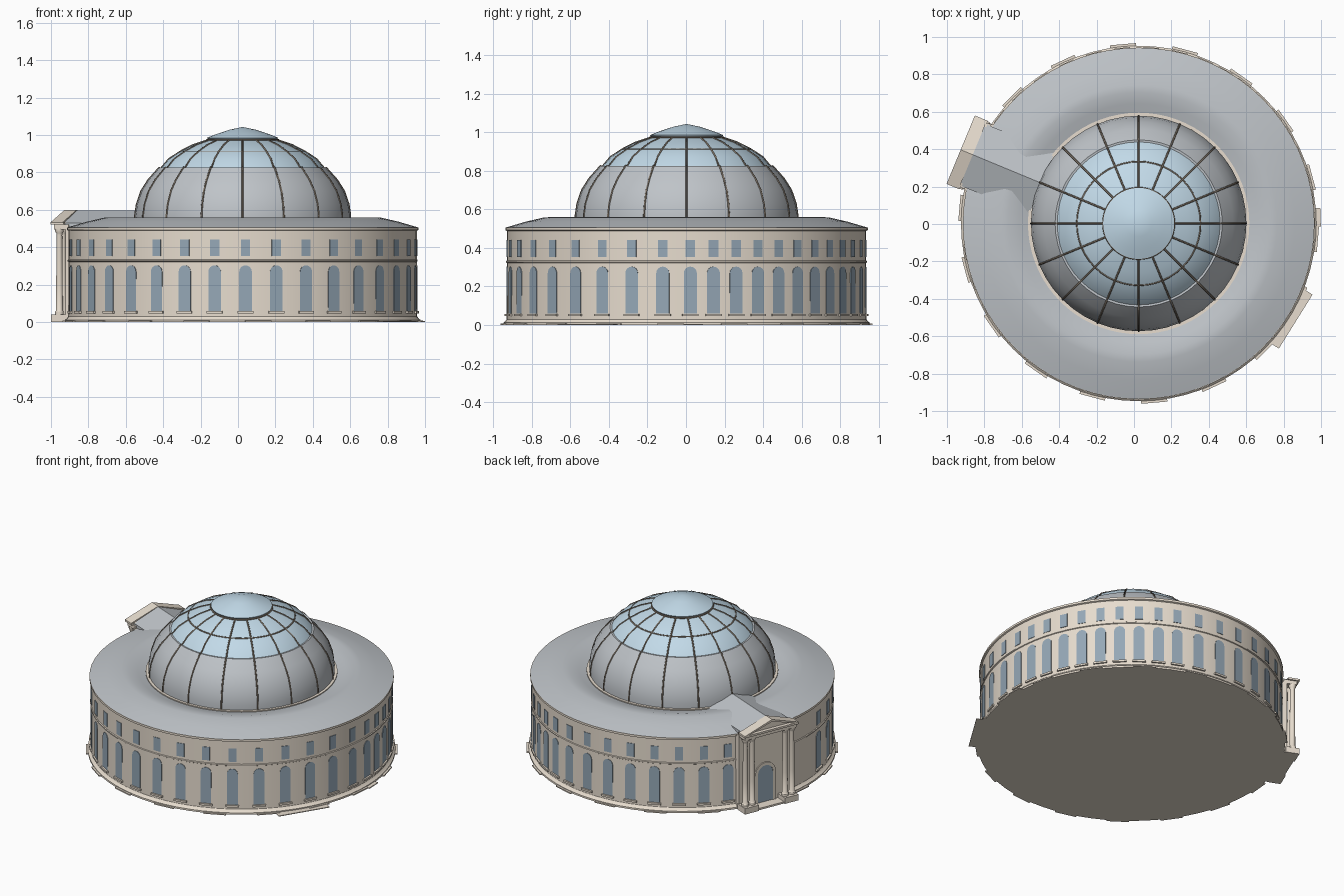
import bpy, bmesh
from math import pi, sin, cos, radians
from mathutils import Vector

if "Cube" in bpy.data.objects:
    bpy.data.objects.remove(bpy.data.objects["Cube"])

CX, CY = 0.025, 0.003          # rotunda centre
PORTICO = 157.5                # portico direction in degrees


def material(name, rgb):
    m = bpy.data.materials.new(name)
    m.diffuse_color = (*rgb, 1)
    m.use_nodes = True
    m.node_tree.nodes["Principled BSDF"].inputs["Base Color"].default_value = m.diffuse_color
    return m


STONE = material("stone", (0.80, 0.72, 0.62))
LEAD = material("lead", (0.52, 0.55, 0.58))
GLASS = material("glass", (0.54, 0.70, 0.81))
PANE = material("pane", (0.30, 0.39, 0.47))
IRON = material("iron", (0.22, 0.18, 0.14))


def finish(name, bm, mat, smooth=None):
    bmesh.ops.remove_doubles(bm, verts=bm.verts, dist=1e-5)
    bmesh.ops.recalc_face_normals(bm, faces=bm.faces)
    me = bpy.data.meshes.new(name)
    bm.to_mesh(me)
    bm.free()
    ob = bpy.data.objects.new(name, me)
    bpy.context.collection.objects.link(ob)
    me.materials.append(mat)
    if smooth:
        bpy.ops.object.select_all(action='DESELECT')
        ob.select_set(True)
        bpy.context.view_layer.objects.active = ob
        bpy.ops.object.shade_smooth_by_angle(angle=radians(smooth))
    return ob


def place(r, t, z, az):
    """Point at radius r, sideways offset t, height z, seen along azimuth az."""
    a = radians(az)
    return Vector((CX + r * cos(a) - t * sin(a), CY + r * sin(a) + t * cos(a), z))


def lathe(bm, profile, n, origin=(CX, CY)):
    rings = []
    for r, z in profile:
        rings.append([bm.verts.new((origin[0] + r * cos(2 * pi * i / n),
                                    origin[1] + r * sin(2 * pi * i / n), z)) for i in range(n)])
    for a, b in zip(rings, rings[1:]):
        for i in range(n):
            j = (i + 1) % n
            bm.faces.new((a[i], a[j], b[j], b[i]))


def turned(name, profile, mat, n=72, smooth=35):
    bm = bmesh.new()
    lathe(bm, profile, n)
    return finish(name, bm, mat, smooth)


def prism(bm, outline, r0, r1, az):
    """Extrude a (t, z) outline radially from r0 to r1."""
    a = [bm.verts.new(place(r0, t, z, az)) for t, z in outline]
    b = [bm.verts.new(place(r1, t, z, az)) for t, z in outline]
    bm.faces.new(a)
    bm.faces.new(b)
    for i in range(len(a)):
        j = (i + 1) % len(a)
        bm.faces.new((a[i], a[j], b[j], b[i]))


def rect(t0, t1, z0, z1):
    return [(t0, z0), (t1, z0), (t1, z1), (t0, z1)]


def arch(w, z0, z1, n=8):
    top = [(w * cos(pi * i / n), z1 - w + w * sin(pi * i / n)) for i in range(n + 1)]
    return [(-w, z0), (w, z0)] + top


def solid(name, parts, mat):
    bm = bmesh.new()
    for p in parts:
        prism(bm, *p)
    return finish(name, bm, mat)


# Drum wall with plinth, string course and cornice
turned("drum_wall", [(0, 0), (0.95, 0), (0.95, 0.012), (0.94, 0.02), (0.933, 0.03),
                     (0.931, 0.322), (0.936, 0.325), (0.936, 0.332), (0.931, 0.335),
                     (0.931, 0.488), (0.94, 0.492), (0.94, 0.506), (0.92, 0.506)], STONE, smooth=30)

# Main roof, a ring that dips towards the dome
turned("ring_roof", [(0.937, 0.506), (0.835, 0.536), (0.74, 0.558), (0.70, 0.56),
                     (0.64, 0.545), (0.57, 0.525)], LEAD)

# Dome: leaded lower part, glazed upper part, glazed cap
lead_dome = [(0.575, 0.52), (0.576, 0.57), (0.567, 0.63), (0.543, 0.70), (0.505, 0.76), (0.447, 0.826)]
glass_dome = [(0.438, 0.822), (0.395, 0.872), (0.33, 0.914), (0.265, 0.947), (0.19, 0.972)]
turned("dome_curb", [(0.575, 0.515), (0.592, 0.515), (0.592, 0.538), (0.572, 0.538)], STONE)
turned("lead_dome", lead_dome + [(0.43, 0.824)], LEAD, n=48)
turned("glass_dome", glass_dome, GLASS, n=48)
turned("dome_cap", [(0.18, 0.968), (0.19, 0.985), (0.14, 1.005), (0.07, 1.028), (0, 1.043)], GLASS, n=48)

# Iron ribs and hoops
curve = bpy.data.curves.new("dome_ribs", 'CURVE')
curve.dimensions = '3D'
curve.bevel_depth = 0.005
curve.bevel_resolution = 1
curve.materials.append(IRON)


def strip(points, closed=False):
    s = curve.splines.new('POLY')
    s.points.add(len(points) - 1)
    for p, co in zip(s.points, points):
        p.co = (*co, 1)
    s.use_cyclic_u = closed


for k in range(16):
    strip([place(r, 0, z, k * 22.5) for r, z in lead_dome + glass_dome])
for r, z in ((0.33, 0.911), (0.19, 0.974)):
    strip([place(r, 0, z, i * 7.5) for i in range(48)], True)
bpy.context.collection.objects.link(bpy.data.objects.new("dome_ribs", curve))

# Windows: wide spacing in front, closer on the right and back
angles = [-170.5 + 10.18 * k for k in range(17)]
angles += [1.2 + 7.4 * k for k in range(10)]
angles += [76.5 + 9.45 * k for k in range(8)]
solid("arched_windows", [(arch(0.034, 0.06, 0.303), 0.92, 0.9335, a) for a in angles], PANE)
solid("upper_windows", [(rect(-0.025, 0.025, 0.352, 0.442), 0.92, 0.9335, a) for a in angles], PANE)
solid("window_sills", [(rect(-0.042, 0.042, 0.046, 0.058), 0.92, 0.943, a) for a in angles], STONE)

# Low blocks around the foot of the wall and the rear step
feet = [(rect(-0.07, 0.07, 0, 0.008), 0.9, 0.962, a) for a in range(-185, 150, 20)]
feet += [(rect(-0.05, 0.05, 0, 0.006), 0.9, 0.973, 2),
         (rect(-0.17, 0.17, 0, 0.005), 0.88, 0.99, -32)]
solid("foot_blocks", feet, STONE)

# Portico: back wall, door, pedestals, entablature, pediment
solid("portico_wall", [(rect(-0.19, 0.19, 0, 0.505), 0.88, 0.948, PORTICO),
                       (rect(-0.19, 0.19, 0, 0.012), 0.9, 1.02, PORTICO)], STONE)
solid("portico_door", [(arch(0.056, 0.012, 0.26), 0.93, 0.952, PORTICO)], PANE)
surround = [(rect(s * 0.066 - 0.01, s * 0.066 + 0.01, 0.012, 0.205), 0.94, 0.956, PORTICO) for s in (-1, 1)]
for i in range(8):
    a, b = pi * i / 8, pi * (i + 1) / 8
    surround.append(([(q * cos(c), 0.204 + q * sin(c)) for q, c in
                      ((0.056, a), (0.076, a), (0.076, b), (0.056, b))], 0.94, 0.956, PORTICO))
solid("door_surround", surround, STONE)
solid("portico_pedestals", [(rect(s * 0.145 - 0.05, s * 0.145 + 0.05, 0, 0.04), 0.94, 1.028, PORTICO)
                            for s in (-1, 1)], STONE)
solid("portico_entablature", [(rect(-0.187, 0.187, 0.495, 0.522), 0.93, 1.015, PORTICO),
                              (rect(-0.198, 0.198, 0.52, 0.533), 0.955, 1.03, PORTICO)], STONE)
rake = [[(s * 0.198, 0.533), (s * 0.17, 0.533), (0, 0.585), (0, 0.60)] for s in (-1, 1)]
solid("pediment", [([(-0.18, 0.53), (0.18, 0.53), (0, 0.59)], 0.95, 1.005, PORTICO)]
      + [(o, 0.96, 1.03, PORTICO) for o in rake], STONE)
solid("portico_roof", [([(-0.178, 0.53), (-0.178, 0.51), (0.178, 0.51), (0.178, 0.53), (0, 0.597)],
                        0.56, 0.965, PORTICO)], LEAD)

# Paired columns
bm = bmesh.new()
for s in (-1, 1):
    for t in (0.12, 0.17):
        p = place(0.99, s * t, 0, PORTICO)
        lathe(bm, [(0.023, 0.04), (0.023, 0.055), (0.018, 0.062), (0.0175, 0.2), (0.015, 0.465),
                   (0.017, 0.475), (0.023, 0.485), (0.023, 0.497)], 16, (p.x, p.y))
finish("portico_columns", bm, STONE, 35)
